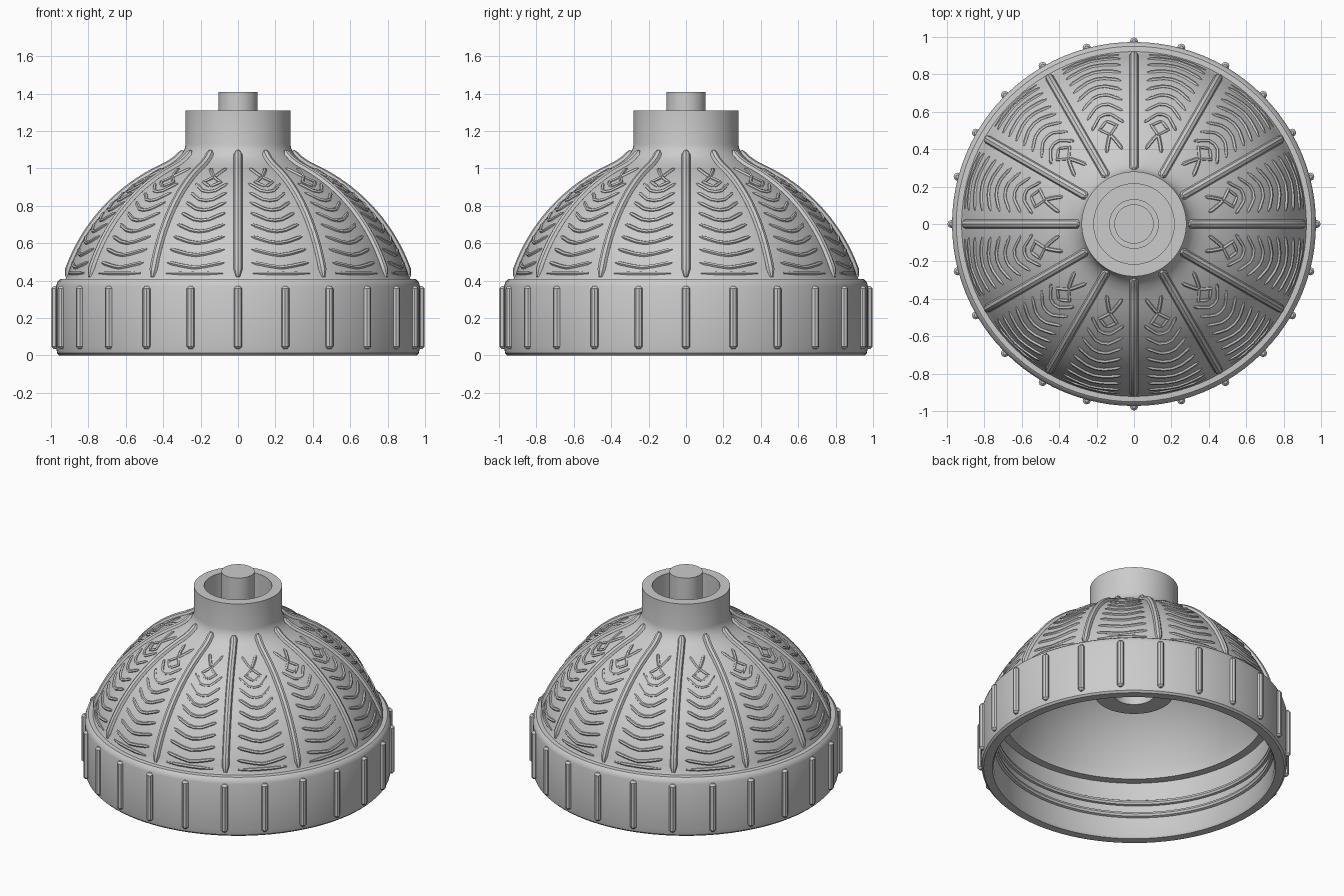
import bpy, bmesh
from math import sin, cos, pi, radians, sqrt

if "Cube" in bpy.data.objects:
    bpy.data.objects.remove(bpy.data.objects["Cube"])

R, CZ = 0.96, 0.13          # dome sphere radius and centre height


def dome(phi, theta, off=0.0):
    """Point on the dome at elevation phi and heading theta (degrees)."""
    p, t = radians(phi), radians(theta)
    r = (R + off) * cos(p)
    return (r * cos(t), r * sin(t), CZ + (R + off) * sin(p))


def lathe(name, profile, steps=96):
    """Revolve a profile of (r, z) points; r = 0 points close on the axis."""
    bm = bmesh.new()
    rings = []
    for r, z in profile:
        if r == 0:
            rings.append([bm.verts.new((0, 0, z))] * steps)
        else:
            rings.append([bm.verts.new((r * cos(2 * pi * i / steps), r * sin(2 * pi * i / steps), z))
                          for i in range(steps)])
    for a, b in zip(rings, rings[1:] + rings[:1]):
        for i in range(steps):
            j = (i + 1) % steps
            quad = list(dict.fromkeys((a[i], a[j], b[j], b[i])))
            if len(quad) > 2:
                bm.faces.new(quad)
    bmesh.ops.recalc_face_normals(bm, faces=bm.faces)
    me = bpy.data.meshes.new(name)
    bm.to_mesh(me)
    bm.free()
    ob = bpy.data.objects.new(name, me)
    bpy.context.collection.objects.link(ob)
    smooth(ob)
    return ob


def smooth(ob):
    bpy.ops.object.select_all(action='DESELECT')
    ob.select_set(True)
    bpy.context.view_layer.objects.active = ob
    if ob.type == 'CURVE':
        bpy.ops.object.convert(target='MESH')
    bpy.ops.object.shade_smooth_by_angle(angle=radians(35))


def tubes(name, paths, radius, res=2, end=0.45):
    """Round strips along the paths, narrowed at both ends."""
    cu = bpy.data.curves.new(name, 'CURVE')
    cu.dimensions = '3D'
    cu.bevel_depth, cu.bevel_resolution, cu.use_fill_caps = radius, res, True
    for path in paths:
        sp = cu.splines.new('POLY')
        sp.points.add(len(path) - 1)
        for i, (pt, co) in enumerate(zip(sp.points, path)):
            pt.co = (*co, 1)
            pt.radius = end if i in (0, len(path) - 1) else 1.0
    ob = bpy.data.objects.new(name, cu)
    bpy.context.collection.objects.link(ob)
    smooth(ob)


# Cap body: skirt, dome, hollow neck with centre pin, hanging inner tube
outer = [(0.955, 0), (0.967, 0.012), (0.973, 0.05), (0.973, 0.37), (0.965, 0.395), (0.95, 0.408), (0.922, 0.41)]
shell = [(R * cos(radians(p)), CZ + R * sin(radians(p))) for p in range(18, 65, 2)]
flare = [(0.37, 1.018), (0.33, 1.045), (0.30, 1.075), (0.285, 1.105), (0.28, 1.13)]
neck = [(0.28, 1.31), (0.215, 1.31), (0.215, 1.05), (0.13, 1.05), (0.13, 1.04), (0.105, 1.04),
        (0.105, 1.41), (0, 1.41)]
under = [(0, 0.98), (0.13, 0.98), (0.13, 0.54), (0.25, 0.54)]
RI = 0.88
inner = [(RI * cos(radians(p)), CZ + RI * sin(radians(p))) for p in range(73, 18, -3)]
inner[0] = (0.25, CZ + sqrt(RI * RI - 0.25 ** 2))
skirt = [(0.835, 0.40), (0.89, 0.40), (0.89, 0.015), (0.90, 0)]
lathe("cap_body", outer + shell + flare + neck + under + inner + skirt)

# Internal screw thread
turns, n = 2.3, 180
tubes("inner_thread", [[(0.888 * cos(2 * pi * turns * i / n), 0.888 * sin(2 * pi * turns * i / n),
                         0.11 + 0.2 * i / n) for i in range(n + 1)]], 0.02)

# Grip ribs around the skirt
grips = []
for k in range(24):
    a = 2 * pi * k / 24
    grips.append([(0.976 * cos(a), 0.976 * sin(a), z) for z in (0.035, 0.048, 0.2, 0.358, 0.371)])
tubes("grip_ribs", grips, 0.022)

# Twelve ribs running up the dome into the neck
ribs = []
for k in range(12):
    a = radians(30 * k)
    line = [(0.915, 0.42)] + shell[1:] + flare[:3] + [(0.292, 1.095)]
    ribs.append([(r * cos(a), r * sin(a), z) for r, z in line])
tubes("dome_ribs", ribs, 0.023)

# Leaf pattern in each panel: chevrons below, a diamond and a fork at the top
pattern = []
rows = 8
for k in range(12):
    mid = 15 + 30 * k

    def strip(pts):
        """Subdivide a path of (elevation, heading offset) over the dome."""
        out = []
        for (p0, t0), (p1, t1) in zip(pts, pts[1:]):
            out += [dome(p0 + (p1 - p0) * s / 4, mid + t0 + (t1 - t0) * s / 4, -0.001) for s in range(4)]
        out.append(dome(pts[-1][0], mid + pts[-1][1], -0.001))
        pattern.append(out)

    strip([(18.9, -10), (18.9, 10)])
    for i in range(rows):
        f = i / (rows - 1)
        base = 20.8 + 4.3 * i
        half = 10.3 - 1.2 * f
        depth = 1.8 + 2.6 * f
        strip([(base + depth, -half), (base + 0.5, -half * 0.35), (base, 0),
               (base + 0.5, half * 0.35), (base + depth, half)])
    strip([(53.5, 0), (56, -5), (59, 0), (56, 5), (53.5, 0)])
    for s in (-1, 1):
        strip([(59, 0), (61.5, 2.5 * s), (65, 6 * s)])
tubes("leaf_pattern", pattern, 0.011, res=1)
